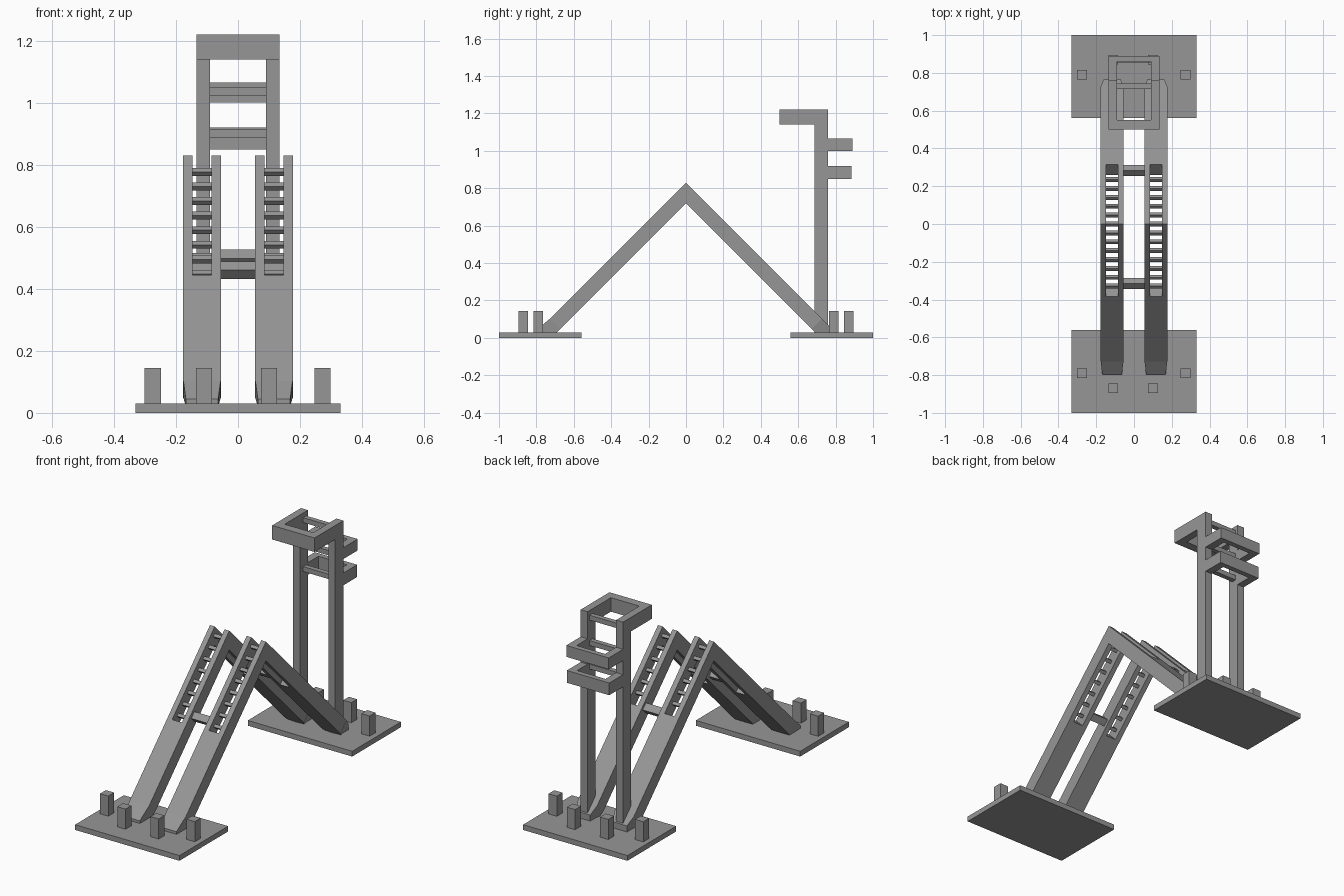
import bpy, bmesh, math
from mathutils import Matrix

if "Cube" in bpy.data.objects:
    bpy.data.objects.remove(bpy.data.objects["Cube"], do_unlink=True)

grey = bpy.data.materials.new("steel_grey")
grey.use_nodes = True
grey.diffuse_color = (0.30, 0.305, 0.30, 1)
grey.node_tree.nodes["Principled BSDF"].inputs["Base Color"].default_value = grey.diffuse_color


def finish(name, bm):
    bmesh.ops.recalc_face_normals(bm, faces=bm.faces)
    mesh = bpy.data.meshes.new(name)
    bm.to_mesh(mesh)
    bm.free()
    mesh.materials.append(grey)
    ob = bpy.data.objects.new(name, mesh)
    bpy.context.collection.objects.link(ob)
    return ob


def box(name, x, y, z, tilt=0):
    """Box from (min, max) ranges, optionally tilted about x."""
    bm = bmesh.new()
    ranges = (x, y, z)
    size = [b - a for a, b in ranges]
    mid = [(a + b) / 2 for a, b in ranges]
    mat = Matrix.Translation(mid) @ Matrix.Rotation(tilt, 4, 'X') @ Matrix.Diagonal((*size, 1))
    bmesh.ops.create_cube(bm, size=1, matrix=mat)
    return finish(name, bm)


def bar(name, x, y, z, size, tilt=0):
    """Square bar along x, centred on (y, z)."""
    h = size / 2
    return box(name, x, (y - h, y + h), (z - h, z + h), tilt)


def prism(name, profile, centre, half, taper=None):
    """Extrude a (y, z) profile along x; points listed in taper get that half width."""
    bm = bmesh.new()
    sides = []
    for s in (-1, 1):
        sides.append([bm.verts.new((centre + s * (taper or {}).get(i, half), y, z))
                      for i, (y, z) in enumerate(profile)])
    a, b = sides
    bm.faces.new(a)
    bm.faces.new(b[::-1])
    n = len(a)
    for i in range(n):
        j = (i + 1) % n
        bm.faces.new((a[i], b[i], b[j], a[j]))
    return finish(name, bm)


# Ground plates
box("front_plate", (-.33, .33), (-1, -.56), (0, .03))
box("back_plate", (-.33, .33), (.56, 1), (0, .03))

# Square pegs on both plates
for end, d in (("front", -1), ("back", 1)):
    for px, py in ((-.275, .79), (.272, .79), (-.11, .87), (.10, .87)):
        bar(end + "_peg", (px - .026, px + .026), d * py, .0875, .052).scale.z = 1
        peg = bpy.context.collection.objects[-1]
        for v in peg.data.vertices:
            v.co.z = .145 if v.co.z > .0875 else .025

# Folded beams with a slot over the ridge
BEAM = [(-.727, .103), (0, .83), (.727, .103), (.672, .048), (0, .72), (-.672, .048)]
SLOT = [(-.435, .495), (0, 1), (.365, .565), (.215, .415), (0, .6), (-.285, .345)]
for side, s in (("left", 1), ("right", -1)):
    cx = s * .116
    beam = prism(side + "_beam", BEAM, cx, .061)
    cutter = prism("slot_cutter", SLOT, cx, .031)
    cutter.hide_render = True
    mod = beam.modifiers.new("slot", 'BOOLEAN')
    mod.operation = 'DIFFERENCE'
    mod.solver = 'EXACT'
    mod.object = cutter
    bpy.context.view_layer.objects.active = beam
    bpy.ops.object.modifier_apply(modifier=mod.name)
    bpy.data.objects.remove(cutter, do_unlink=True)

    # Rungs inside the slot
    for k in range(-7, 6):
        y = k * .047
        bar(side + "_rung", (cx - .034, cx + .034), y, .777 - abs(y), .018, math.pi / 4)

    # Tapered feet
    for end, d, reach, toe in (("front", -1, .796, .052), ("back", 1, .765, .046)):
        top = .83 - reach
        foot = [(.727, .103), (reach, max(top, .045)), (reach, .02), (.70, .02), (.672, .048)]
        prism(f"{side}_{end}_foot", [(d * y, z) for y, z in foot], cx, .06,
              {1: toe, 2: toe, 3: toe})

# Spacers between the beams
bar("front_spacer", (-.06, .06), -.315, .46, .04, math.pi / 4)
bar("back_spacer", (-.06, .06), .283, .497, .042, math.pi / 4)

# Tower posts and the arms reaching forward and back
for side, s in (("left", 1), ("right", -1)):
    x = sorted((s * .09, s * .134))
    box(side + "_post", x, (.687, .76), (.002, 1.22))
    box(side + "_top_arm", x, (.50, .69), (1.14, 1.22))
    box(side + "_upper_arm", x, (.757, .89), (1.0, 1.065))
    box(side + "_lower_arm", x, (.757, .885), (.85, .92))

# Cross bars closing the arms
box("top_front_bar", (-.092, .092), (.50, .55), (1.14, 1.22))
box("upper_back_bar", (-.092, .092), (.86, .89), (1.0, 1.065))
box("lower_back_bar", (-.092, .092), (.855, .885), (.85, .92))

# Thin rods between the posts
for z in (.90, 1.035, 1.18):
    bar("post_rod", (-.092, .092), .73, z, .028)
